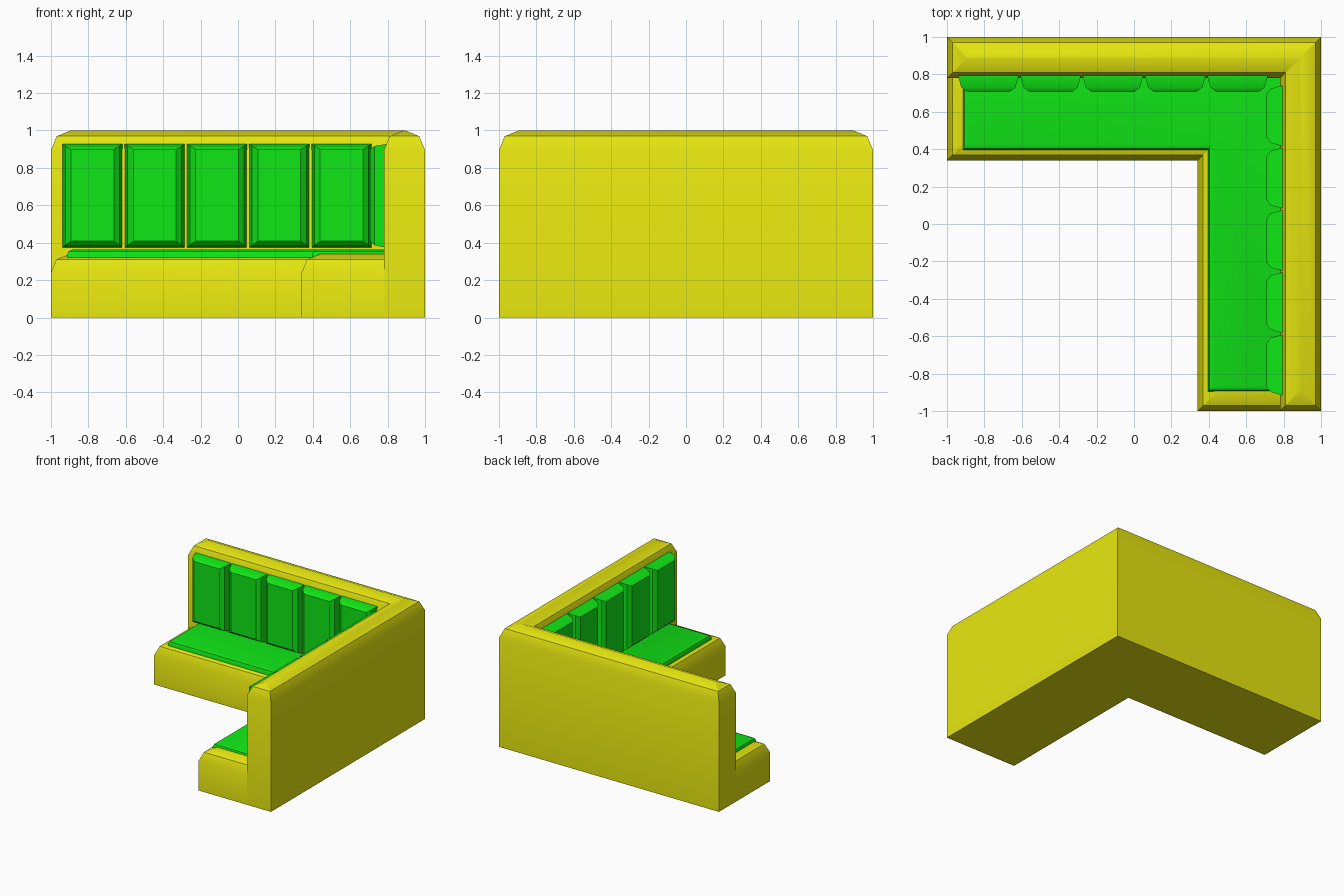
import bpy, bmesh
from math import radians

if "Cube" in bpy.data.objects:
    bpy.data.objects.remove(bpy.data.objects["Cube"])


def material(name, color):
    m = bpy.data.materials.new(name)
    m.diffuse_color = color
    m.use_nodes = True
    m.node_tree.nodes["Principled BSDF"].inputs["Base Color"].default_value = m.diffuse_color
    return m


YELLOW = material("yellow_fabric", (0.8, 0.8, 0.005, 1))
GREEN = material("green_fabric", (0.005, 0.8, 0.008, 1))


def finish(bm, name, mat):
    bmesh.ops.recalc_face_normals(bm, faces=bm.faces)
    mesh = bpy.data.meshes.new(name)
    bm.to_mesh(mesh)
    bm.free()
    mesh.shade_smooth()
    mesh.set_sharp_from_angle(angle=radians(30))
    mesh.materials.append(mat)
    obj = bpy.data.objects.new(name, mesh)
    bpy.context.collection.objects.link(obj)
    return obj


def l_block(name, mat, outline, z0, z1, bevel, hidden=None):
    """Extruded outline with rounded top edges, except those lying on the hidden line."""
    bm = bmesh.new()
    face = bm.faces.new([bm.verts.new((x, y, z0)) for x, y in outline])
    ext = bmesh.ops.extrude_face_region(bm, geom=[face], use_keep_orig=True)
    top = [v for v in ext["geom"] if isinstance(v, bmesh.types.BMVert)]
    bmesh.ops.translate(bm, verts=top, vec=(0, 0, z1 - z0))
    bmesh.ops.recalc_face_normals(bm, faces=bm.faces)

    def is_hidden(e):
        return hidden is not None and any(
            all(abs(v.co[i] - hidden) < 1e-4 for v in e.verts) for i in (0, 1))

    edges = [e for e in bm.edges
             if all(abs(v.co.z - z1) < 1e-5 for v in e.verts) and not is_hidden(e)]
    bmesh.ops.bevel(bm, geom=edges, offset=bevel, segments=2, profile=0.5,
                    affect='EDGES', clamp_overlap=False)
    return finish(bm, name, mat)


def back_cushion(name, a, b, swap):
    """Pillow along one wall from a to b, lofted from inset rings."""
    bm = bmesh.new()
    rings = []
    for depth, inset in ((0.81, 0.006), (0.785, 0.006), (0.73, 0.022), (0.707, 0.052)):
        lo, hi = a + inset, b - inset
        z0, z1 = 0.37 + inset * 0.75, 0.93 - inset * 0.6
        ring = []
        for u, z in ((lo, z0), (hi, z0), (hi, z1), (lo, z1)):
            ring.append(bm.verts.new((depth, u, z) if swap else (u, depth, z)))
        rings.append(ring)
    for r, s in zip(rings, rings[1:]):
        for i in range(4):
            j = (i + 1) % 4
            bm.faces.new((r[i], r[j], s[j], s[i]))
    bm.faces.new(rings[0])
    bm.faces.new(rings[-1])
    return finish(bm, name, GREEN)


# Tall L-shaped backrest
l_block("backrest", YELLOW,
        [(-1, 1), (-1, 0.78), (0.78, 0.78), (0.78, -1), (1, -1), (1, 1)],
        0, 1, 0.105)

# Low L-shaped base under the seat
l_block("seat_base", YELLOW,
        [(-1, 0.78), (-1, 0.34), (0.34, 0.34), (0.34, -1), (0.78, -1), (0.78, 0.78)],
        0, 0.34, 0.1, hidden=0.78)

# Flat seat cushion
l_block("seat_cushion", GREEN,
        [(-0.915, 0.785), (-0.915, 0.395), (0.395, 0.395), (0.395, -0.895),
         (0.785, -0.895), (0.785, 0.785)],
        0.28, 0.363, 0.03, hidden=0.785)

# Five back cushions along each wall
PITCH = 0.333
for k in range(5):
    x = -0.945 + k * PITCH
    back_cushion(f"rear_back_cushion_{k + 1}", x, x + PITCH, False)
    y = -0.92 + k * PITCH
    back_cushion(f"side_back_cushion_{k + 1}", y, y + PITCH, True)
